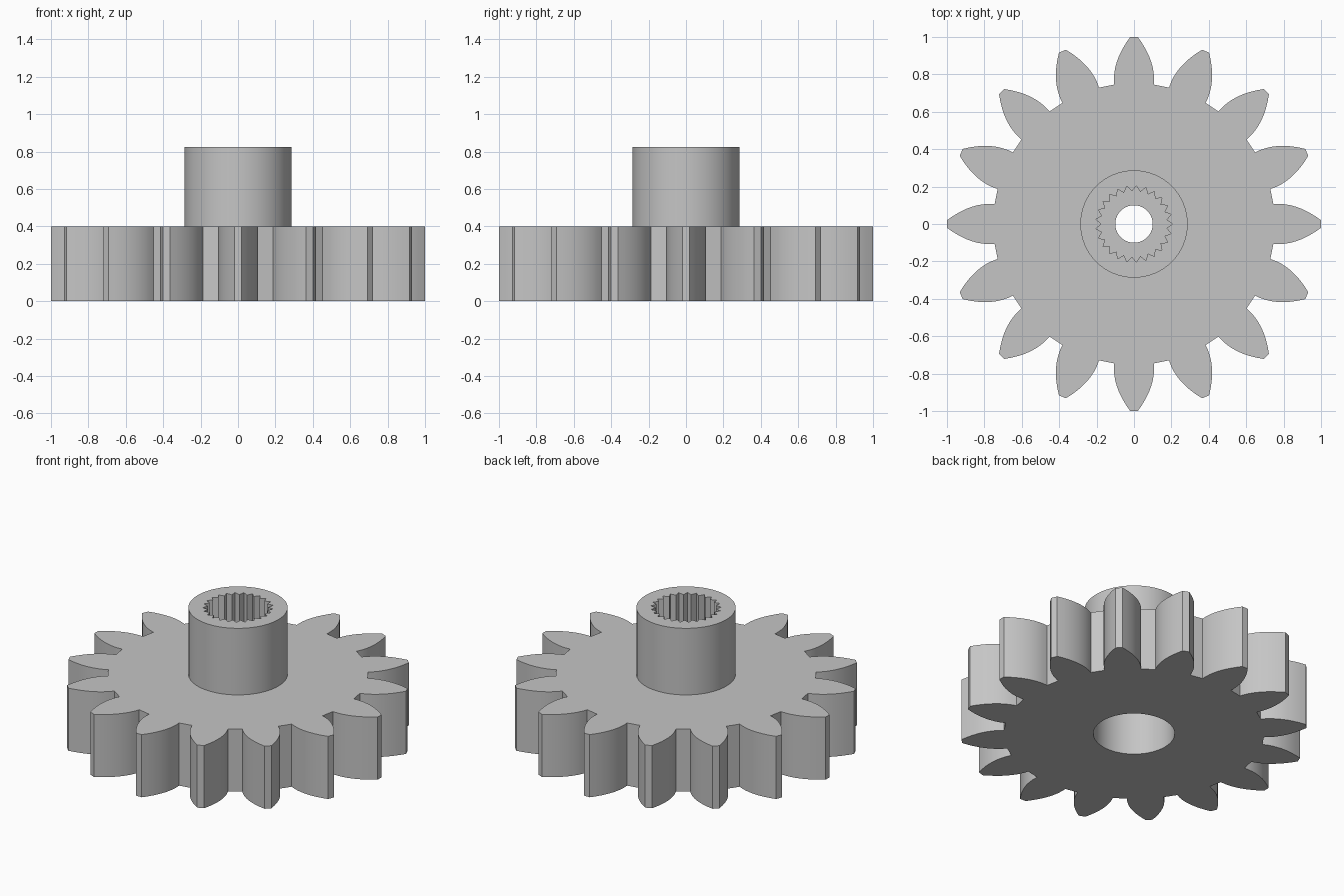
import bpy
import bmesh
from math import sin, cos, tau
from mathutils import Vector, Matrix

cube = bpy.data.objects.get("Cube")
if cube:
    bpy.data.objects.remove(cube, do_unlink=True)

grey = bpy.data.materials.new("grey_plastic")
grey.use_nodes = True
colour = (0.56, 0.56, 0.56, 1)
grey.diffuse_color = colour
grey.node_tree.nodes["Principled BSDF"].inputs["Base Color"].default_value = colour

TEETH, SPLINES = 16, 25
PLATE_TOP, HUB_TOP = 0.40, 0.825
SPLINE_FLOOR, WEB_BOTTOM = 0.54, 0.42


def circle(radius, count=64):
    return [Vector((radius * cos(tau * i / count), radius * sin(tau * i / count)))
            for i in range(count)]


def gear_outline(steps=8):
    # Curved flank from root to tip, mirrored across each tooth
    root, bulge, tip = Vector((0.745, 0.106)), Vector((0.87, 0.118)), Vector((1, 0.02))
    flank = []
    for i in range(steps + 1):
        t = i / steps
        flank.append(root * (1 - t) ** 2 + bulge * 2 * t * (1 - t) + tip * t * t)
    tooth = [Vector((p.x, -p.y)) for p in flank] + flank[::-1]
    return [Matrix.Rotation(tau * k / TEETH, 2) @ p for k in range(TEETH) for p in tooth]


def spline_outline():
    return [Vector((cos(a), sin(a))) * (0.175 if i % 2 else 0.205)
            for i in range(2 * SPLINES) for a in [tau * i / (2 * SPLINES)]]


bm = bmesh.new()


def ring(points, z):
    verts = [bm.verts.new((p.x, p.y, z)) for p in points]
    edges = [bm.edges.new((v, verts[(i + 1) % len(verts)])) for i, v in enumerate(verts)]
    return verts, edges


def wall(a, b):
    n = len(a[0])
    for i in range(n):
        j = (i + 1) % n
        bm.faces.new((a[0][i], a[0][j], b[0][j], b[0][i]))


def flat(a, b):
    bmesh.ops.triangle_fill(bm, edges=a[1] + b[1], use_beauty=True)


# Closed chain of rings: toothed plate, hub, splined socket, screw hole, lower bore
teeth, hub, socket = gear_outline(), circle(0.287), spline_outline()
hole, bore = circle(0.10), circle(0.235)
chain = [
    ring(teeth, 0), ring(teeth, PLATE_TOP),
    ring(hub, PLATE_TOP), ring(hub, HUB_TOP),
    ring(socket, HUB_TOP), ring(socket, SPLINE_FLOOR),
    ring(hole, SPLINE_FLOOR), ring(hole, WEB_BOTTOM),
    ring(bore, WEB_BOTTOM), ring(bore, 0),
]
for i, a in enumerate(chain):
    (flat if i % 2 else wall)(a, chain[(i + 1) % len(chain)])
bmesh.ops.recalc_face_normals(bm, faces=bm.faces)

mesh = bpy.data.meshes.new("gear_with_hub")
bm.to_mesh(mesh)
bm.free()
mesh.materials.append(grey)
gear = bpy.data.objects.new("gear_with_hub", mesh)
bpy.context.collection.objects.link(gear)

# Smooth curved walls, crisp corners
bpy.ops.object.select_all(action='DESELECT')
gear.select_set(True)
bpy.context.view_layer.objects.active = gear
bpy.ops.object.shade_smooth_by_angle(angle=0.5)
